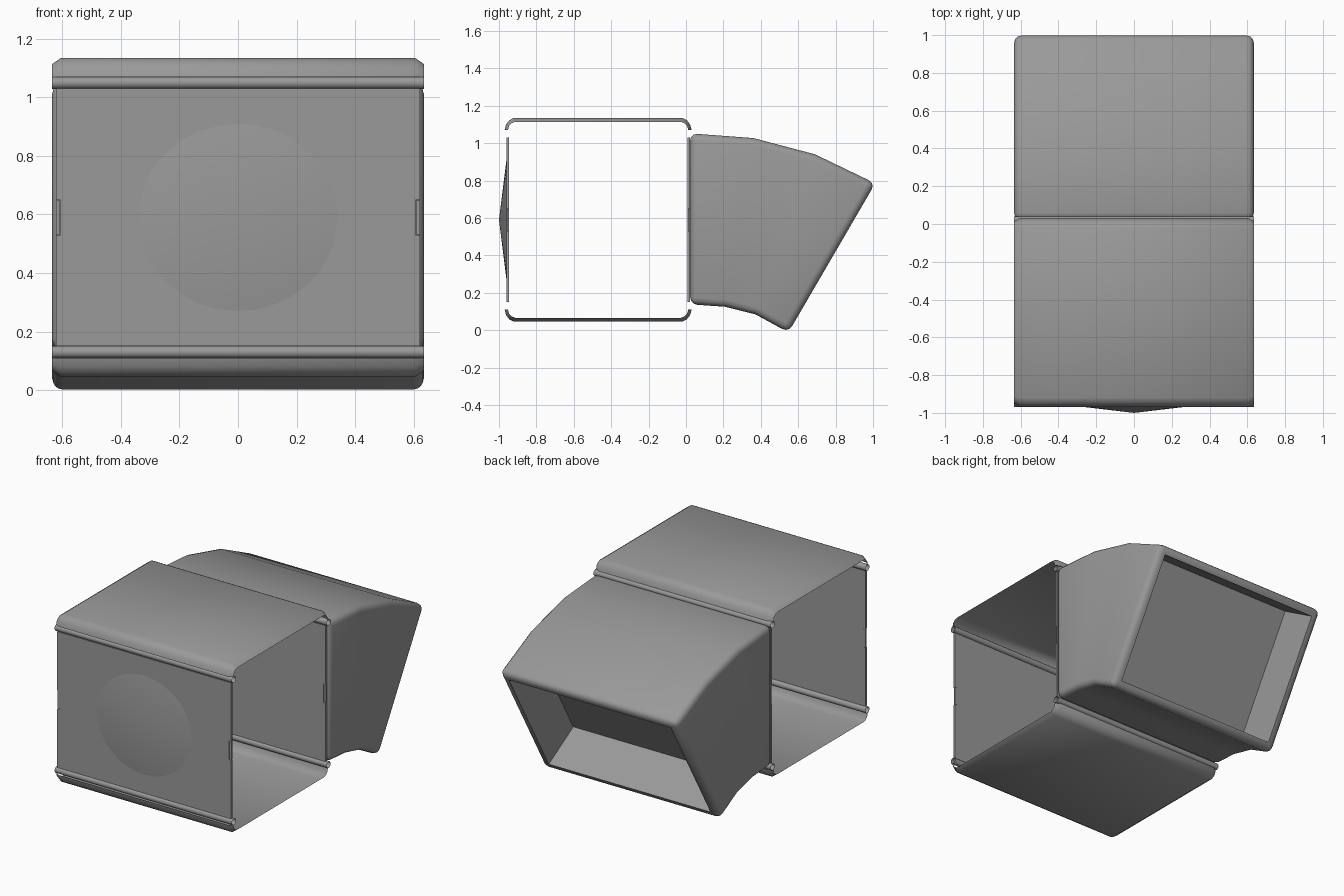
import bpy, bmesh, math
from mathutils import Vector

if "Cube" in bpy.data.objects:
    bpy.data.objects.remove(bpy.data.objects["Cube"])

grey = bpy.data.materials.new("plain_grey")
grey.diffuse_color = (0.32, 0.32, 0.32, 1)
grey.use_nodes = True
grey.node_tree.nodes["Principled BSDF"].inputs["Base Color"].default_value = grey.diffuse_color
MID_Z = 0.59          # height of the middle of the box
MID_Y = -0.47         # middle of the box from front to back


def finish(bm, name, recalc=True):
    if recalc:
        bmesh.ops.recalc_face_normals(bm, faces=bm.faces[:])
    me = bpy.data.meshes.new(name)
    bm.to_mesh(me)
    bm.free()
    ob = bpy.data.objects.new(name, me)
    bpy.context.collection.objects.link(ob)
    me.materials.append(grey)
    bpy.ops.object.select_all(action='DESELECT')
    ob.select_set(True)
    bpy.context.view_layer.objects.active = ob
    bpy.ops.object.shade_smooth_by_angle(angle=math.radians(35))
    return ob


def loft(bm, rings, closed=False):
    rows = [[bm.verts.new(p) for p in r] for r in rings]
    n = len(rows[0])
    for a, b in zip(rows, rows[1:]):
        for i in range(n if closed else n - 1):
            j = (i + 1) % n
            bm.faces.new((a[i], a[j], b[j], b[i]))
    return rows


# Curved top and bottom shells, with the side edges turned in
half = [(0.50, 0.48), (0.492, 0.51), (0.475, 0.532), (0.45, 0.545)]
lip = [(0.482, 0.48), (0.476, 0.502), (0.463, 0.516), (0.443, 0.524)]


def shell(name, s):
    def ring(x, pts):
        full = [(-y, z) for y, z in pts] + [(y, z) for y, z in reversed(pts)]
        return [(x, MID_Y + y, MID_Z + s * z) for y, z in full]
    bm = bmesh.new()
    loft(bm, [ring(-0.635, lip), ring(-0.605, half), ring(0.605, half), ring(0.635, lip)])
    ob = finish(bm, name)
    return ob


shell("top_shell", 1)
shell("bottom_shell", -1)


# Flat front and back panels, notched at the sides
def panel(name, y):
    edge = [(0.622, -0.44), (0.622, -0.06), (0.607, -0.06),
            (0.607, 0.06), (0.622, 0.06), (0.622, 0.44)]
    pts = edge + [(-x, z) for x, z in reversed(edge)]
    bm = bmesh.new()
    f = bm.faces.new([bm.verts.new((x, y, MID_Z + z)) for x, z in pts])
    ext = bmesh.ops.extrude_face_region(bm, geom=[f])
    bmesh.ops.translate(bm, vec=(0, 0.014, 0),
                        verts=[g for g in ext["geom"] if isinstance(g, bmesh.types.BMVert)])
    finish(bm, name)


def box(name, centre, size):
    bm = bmesh.new()
    bmesh.ops.create_cube(bm, size=1)
    for v in bm.verts:
        v.co = Vector([c + a * s for c, a, s in zip(centre, v.co, size)])
    finish(bm, name)


for label, y in (("front", -0.96), ("back", 0.008)):
    panel(label + "_panel", y)
    # Small latch tabs sitting in the notches
    for side, sx in (("left", -1), ("right", 1)):
        box(f"{label}_{side}_latch", (sx * 0.615, y + 0.009, MID_Z), (0.014, 0.01, 0.116))

# Shallow point on the front panel
bm = bmesh.new()
tip = bm.verts.new((0, -1.0, MID_Z))
rim = [bm.verts.new((0.34 * math.cos(t), -0.96, MID_Z + 0.32 * math.sin(t)))
       for t in (i * math.tau / 32 for i in range(32))]
for i in range(32):
    bm.faces.new((tip, rim[i], rim[(i + 1) % 32]))
for f in bm.faces:
    f.normal_update()
    if f.normal.y > 0:
        f.normal_flip()
finish(bm, "front_panel_point", False)

# Open hinge tubes between shells and panels
for label, y in (("front", -0.948), ("back", 0.02)):
    for level, s in (("top", 1), ("bottom", -1)):
        bm = bmesh.new()
        loft(bm, [[(x, y + 0.021 * math.cos(i * math.tau / 12),
                    MID_Z + s * 0.46 + 0.021 * math.sin(i * math.tau / 12))
                   for i in range(12)] for x in (-0.635, 0.635)], True)
        finish(bm, f"{label}_{level}_hinge")

# Bent hood behind the box: (bottom y, z) and (top y, z) of each section
sections = [((0.022, 0.138), (0.022, 1.052)), ((0.21, 0.125), (0.36, 1.027)),
            ((0.37, 0.085), (0.69, 0.94)), ((0.548, -0.012), (1.012, 0.785))]
W = 0.635
bm = bmesh.new()
rows = loft(bm, [[(-W, *b), (W, *b), (W, *t), (-W, *t)] for b, t in sections], True)
bm.faces.new(rows[0])
bm.faces.new(rows[-1])
bmesh.ops.recalc_face_normals(bm, faces=bm.faces[:])
sharp = [e for e in bm.edges if e.calc_face_angle(0) > 1]
bmesh.ops.bevel(bm, geom=sharp, offset=0.038, segments=3, profile=0.5, affect='EDGES')
bm.normal_update()

# Deep rectangular opening in the hood's slanted end
out = Vector((0, 0.864, -0.503)).normalized()
end = max((f for f in bm.faces if f.normal.dot(out) > 0.98), key=lambda f: f.calc_area())
bmesh.ops.inset_region(bm, faces=[end], thickness=0.018, use_even_offset=True)
floor = bmesh.ops.extrude_discrete_faces(bm, faces=[end])["faces"][0]
bmesh.ops.translate(bm, vec=out * -0.29, verts=floor.verts[:])
finish(bm, "hood", False)
